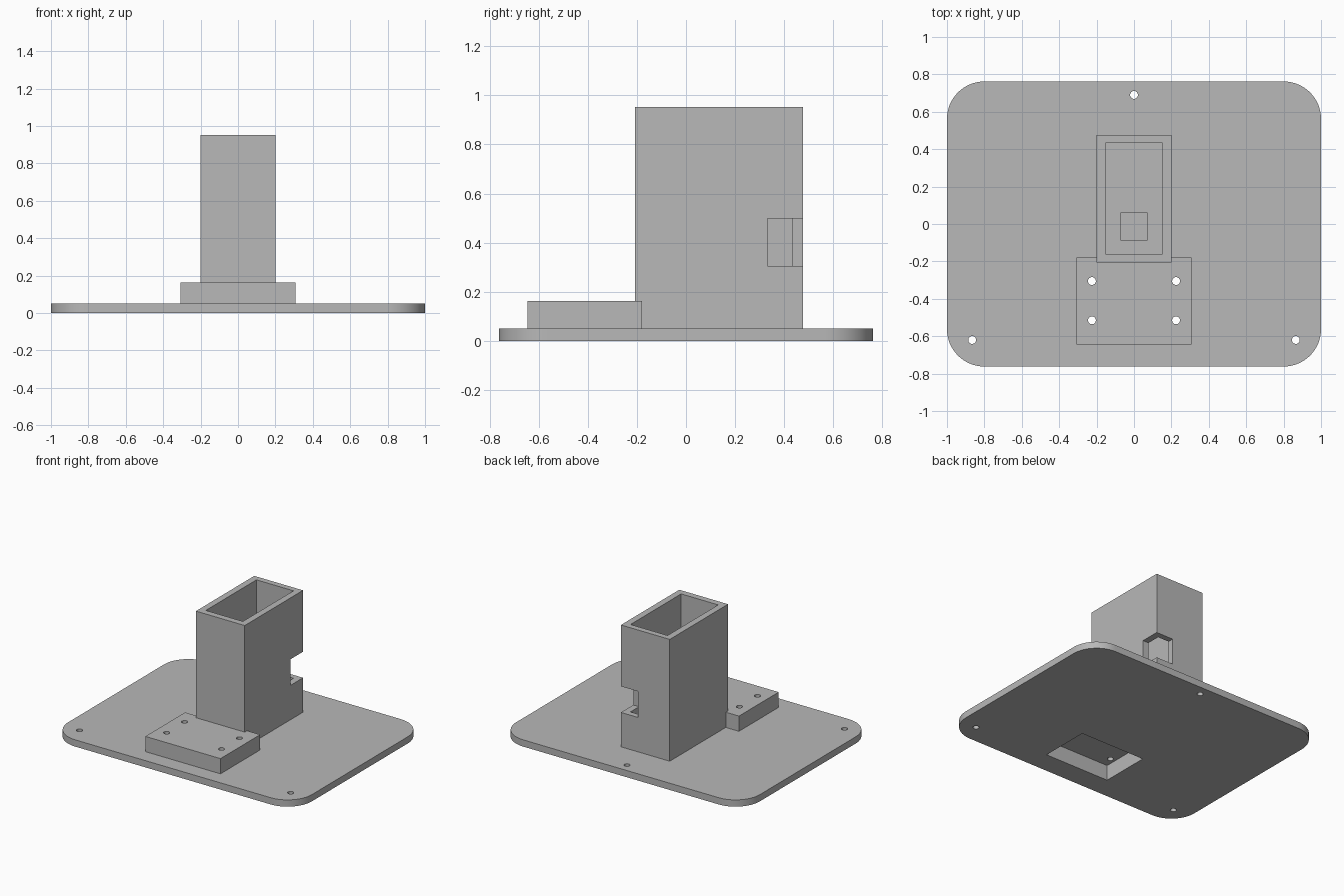
import bpy
import bmesh
from math import cos, sin, pi, radians

default = bpy.data.objects.get("Cube")
if default:
    bpy.data.objects.remove(default, do_unlink=True)

grey = bpy.data.materials.new("plain_grey")
grey.use_nodes = True
grey.diffuse_color = (0.48, 0.48, 0.48, 1)
grey.node_tree.nodes["Principled BSDF"].inputs["Base Color"].default_value = grey.diffuse_color


def prism(name, outline, z0, z1):
    """Solid with the given counter-clockwise outline between two heights."""
    bm = bmesh.new()
    face = bm.faces.new([bm.verts.new((x, y, z0)) for x, y in outline])
    top = bmesh.ops.extrude_face_region(bm, geom=[face])["geom"]
    for v in top:
        if isinstance(v, bmesh.types.BMVert):
            v.co.z = z1
    bmesh.ops.recalc_face_normals(bm, faces=bm.faces[:])
    mesh = bpy.data.meshes.new(name)
    bm.to_mesh(mesh)
    bm.free()
    mesh.materials.append(grey)
    obj = bpy.data.objects.new(name, mesh)
    bpy.context.collection.objects.link(obj)
    return obj


def box(name, x0, x1, y0, y1, z0, z1):
    return prism(name, [(x0, y0), (x1, y0), (x1, y1), (x0, y1)], z0, z1)


def arc(cx, cy, r, start, sweep, steps):
    return [(cx + r * cos(start + sweep * i / steps), cy + r * sin(start + sweep * i / steps))
            for i in range(steps + 1)]


def drill(x, y):
    return prism("drill", arc(x, y, 0.021, 0, 2 * pi, 24)[:-1], -0.1, 0.3)


def cut(obj, cutters):
    """Subtract each cutter, apply the result and remove the cutter."""
    for cutter in cutters:
        cutter.hide_render = True
        mod = obj.modifiers.new("cut", "BOOLEAN")
        mod.operation = "DIFFERENCE"
        mod.solver = "EXACT"
        mod.object = cutter
        bpy.context.view_layer.objects.active = obj
        bpy.ops.object.modifier_apply(modifier=mod.name)
        bpy.data.objects.remove(cutter, do_unlink=True)


# Base plate with rounded corners
half_x, half_y, radius = 1.0, 0.762, 0.2
outline = []
for i, (sx, sy) in enumerate([(1, 1), (-1, 1), (-1, -1), (1, -1)]):
    outline += arc(sx * (half_x - radius), sy * (half_y - radius), radius, i * pi / 2, pi / 2, 16)
base_plate = prism("base_plate", outline, 0, 0.05)

# Mounting holes, floor recess and the opening below the block
pocket = (-0.265, 0.265, -0.597, -0.225)
cut(base_plate, [drill(x, y) for x, y in [(0, 0.69), (-0.865, -0.62), (0.865, -0.62)]])
cut(base_plate, [box("recess", -0.073, 0.073, -0.085, 0.06, 0.025, 0.1),
                 box("opening", *pocket, -0.1, 0.1)])

# Hollow screw block
screw_block = box("screw_block", -0.308, 0.308, -0.645, -0.18, 0.05, 0.163)
cut(screw_block, [box("pocket", *pocket, 0, 0.113)])
cut(screw_block, [drill(x, y) for x in (-0.225, 0.225) for y in (-0.305, -0.515)])

# Hollow tower with a window through its rear corner
tower = box("tower", -0.2, 0.2, -0.207, 0.476, 0.05, 0.953)
cut(tower, [box("cavity", -0.152, 0.152, -0.16, 0.433, 0, 1.1),
            box("window", 0.06, 0.3, 0.332, 0.6, 0.305, 0.498)])

# Smooth round sides, crisp edges
bpy.ops.object.select_all(action="DESELECT")
for part in (base_plate, screw_block, tower):
    part.select_set(True)
bpy.context.view_layer.objects.active = base_plate
bpy.ops.object.shade_smooth_by_angle(angle=radians(30))
